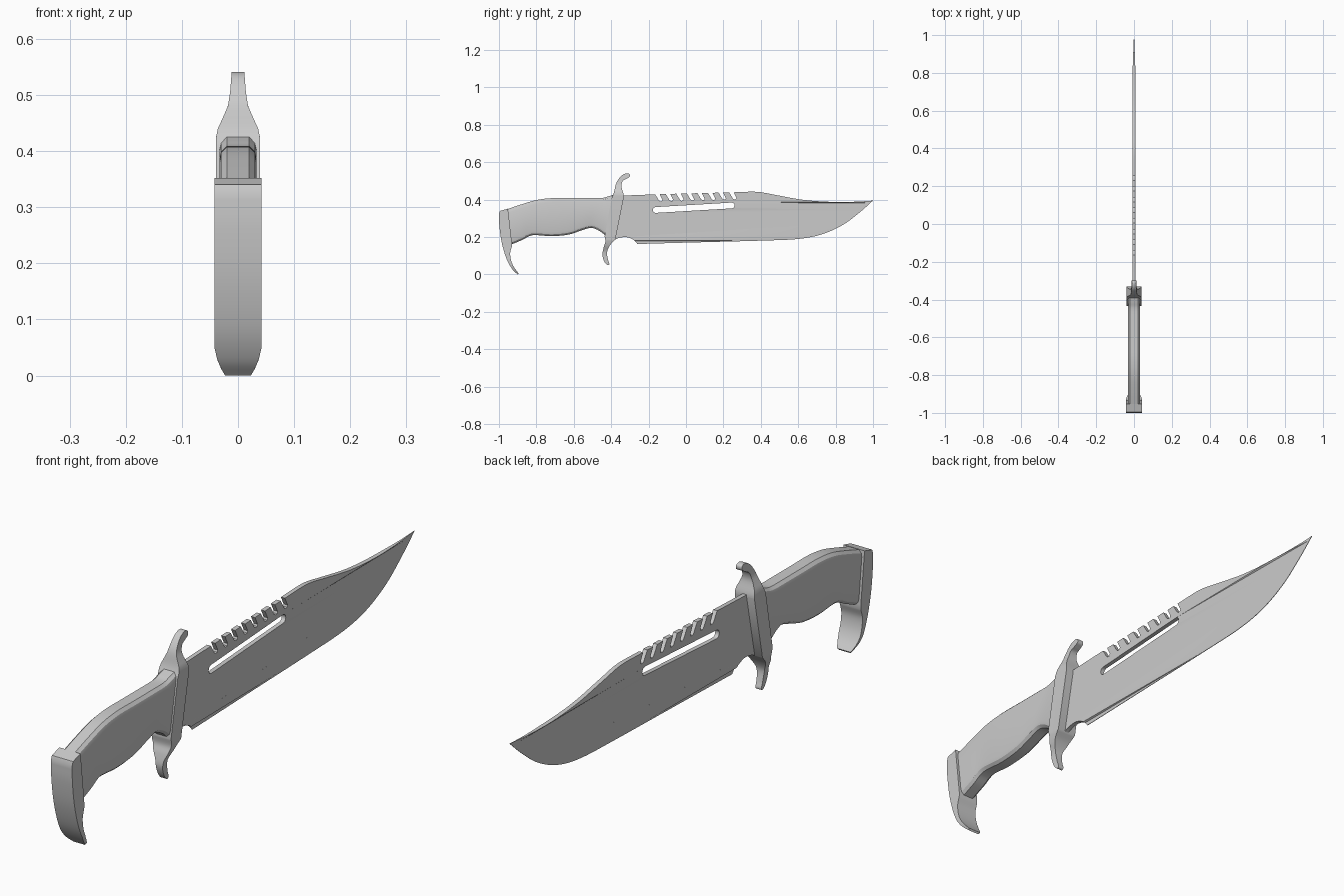
import bpy, bmesh, math
from mathutils import Vector
from mathutils.geometry import tessellate_polygon

if "Cube" in bpy.data.objects:
    bpy.data.objects.remove(bpy.data.objects["Cube"])


def smooth(pts, n=5):
    """Catmull-Rom curve through (y, z) points."""
    p = [Vector(q) for q in pts]
    p = [2 * p[0] - p[1]] + p + [2 * p[-1] - p[-2]]
    out = []
    for i in range(1, len(p) - 2):
        a, b, c, d = p[i - 1:i + 3]
        for k in range(n):
            t = k / n
            out.append(0.5 * (2 * b + (c - a) * t + (2 * a - 5 * b + 4 * c - d) * t**2
                              + (3 * b - a - 3 * c + d) * t**3))
    return [tuple(v) for v in out] + [tuple(pts[-1])]


def interp(z, table):
    """Linear lookup in a list of (z, value) pairs."""
    if z <= table[0][0]:
        return table[0][1]
    for (z0, v0), (z1, v1) in zip(table, table[1:]):
        if z <= z1:
            return v0 + (v1 - v0) * (z - z0) / (z1 - z0)
    return table[-1][1]


def finish(name, verts, faces, angle=35):
    me = bpy.data.meshes.new(name)
    me.from_pydata(verts, [], faces)
    bm = bmesh.new()
    bm.from_mesh(me)
    bmesh.ops.remove_doubles(bm, verts=bm.verts, dist=1e-5)
    bmesh.ops.recalc_face_normals(bm, faces=bm.faces)
    bm.to_mesh(me)
    bm.free()
    ob = bpy.data.objects.new(name, me)
    bpy.context.collection.objects.link(ob)
    bpy.ops.object.select_all(action='DESELECT')
    ob.select_set(True)
    bpy.context.view_layer.objects.active = ob
    bpy.ops.object.shade_smooth_by_angle(angle=math.radians(angle))
    return ob


def plate(name, loops, half):
    """Solid from (y, z) loops (outline, then holes); half(y, z) is the half thickness."""
    tris = tessellate_polygon([[Vector((y, z, 0)) for y, z in lp] for lp in loops])
    pts = [p for lp in loops for p in lp]
    n = len(pts)
    verts = [(s * half(y, z), y, z) for s in (-1, 1) for y, z in pts]
    faces = [tuple(t) for t in tris] + [tuple(i + n for i in t) for t in tris]
    start = 0
    for lp in loops:
        m = len(lp)
        for i in range(m):
            a, b = start + i, start + (i + 1) % m
            faces.append((a, b, b + n, a + n))
        start += m
    return finish(name, verts, faces)


# Blade: toothed spine, clip point, curved edge, ricasso notch, long slot
spine = [(-0.39, 0.42), (-0.175, 0.428)]
for i in range(8):
    y, z = -0.165 + i * 0.0565, 0.429 + i * 0.0015
    spine += [(y, z), (y + 0.020, z - 0.033), (y + 0.027, z - 0.038),
              (y + 0.036, z - 0.037), (y + 0.039, z - 0.030), (y + 0.024, z)]
clip = smooth([(0.265, 0.44), (0.38, 0.442), (0.48, 0.425), (0.62, 0.4), (0.76, 0.389),
               (0.9, 0.389), (1.0, 0.395)])
edge = smooth([(1.0, 0.395), (0.93, 0.333), (0.84, 0.266), (0.73, 0.216), (0.6, 0.19),
               (0.4, 0.181), (0.1, 0.173), (-0.26, 0.163)])[1:]
notch = smooth([(-0.267, 0.172), (-0.285, 0.188), (-0.32, 0.2), (-0.36, 0.195), (-0.39, 0.18)])

slot = []
ang = math.atan2(0.025, 0.41)
for cy, cz, a0 in ((0.244, 0.369, -90), (-0.162, 0.345, 90)):
    for k in range(9):
        a = math.radians(a0 + k * 22.5) + ang
        slot.append((cy + 0.0155 * math.cos(a), cz + 0.0155 * math.sin(a)))


def blade_half(y, z):
    base = 0.165 + 0.92 * max(0, y - 0.5) ** 2
    t = 1 if y < -0.275 else min(1, max(0, (z - base - 0.02) / 0.12))
    return 0.001 + 0.007 * t


plate("blade", [spine + clip + edge + notch, slot], blade_half)

# Guard: slanted bar with an upper and a lower curled horn
guard = smooth([(-0.397, 0.41), (-0.385, 0.44), (-0.372, 0.49), (-0.345, 0.528), (-0.318, 0.541),
                (-0.302, 0.536), (-0.302, 0.522), (-0.318, 0.512), (-0.338, 0.5),
                (-0.345, 0.47), (-0.334, 0.43), (-0.332, 0.415)])
guard += smooth([(-0.378, 0.187), (-0.405, 0.158), (-0.422, 0.12), (-0.417, 0.08), (-0.41, 0.056),
                 (-0.42, 0.05), (-0.437, 0.07), (-0.447, 0.105), (-0.44, 0.145),
                 (-0.431, 0.175), (-0.435, 0.205)])
GUARD_W = [(0.045, 0.011), (0.10, 0.013), (0.125, 0.017), (0.15, 0.029), (0.165, 0.034), (0.185, 0.039),
           (0.425, 0.039), (0.44, 0.036), (0.455, 0.029), (0.48, 0.018), (0.505, 0.014), (0.545, 0.011)]
plate("guard", [guard], lambda y, z: interp(z, GUARD_W))

# Handle: chamfered sections lofted between the top and belly curves
top = smooth([(-0.96, 0.348), (-0.88, 0.375), (-0.8, 0.398), (-0.72, 0.408), (-0.62, 0.408),
              (-0.52, 0.408), (-0.45, 0.409), (-0.415, 0.418), (-0.38, 0.428)])
belly = smooth([(-0.935, 0.16), (-0.875, 0.185), (-0.82, 0.21), (-0.72, 0.205), (-0.63, 0.213),
                (-0.56, 0.235), (-0.505, 0.249), (-0.455, 0.228), (-0.42, 0.195)])
W, CX, CZ = 0.033, 0.013, 0.022
verts, faces = [], []
for t, b in zip(top, belly):
    t, b = Vector(t), Vector(b)
    d = (b - t).normalized() * CZ
    ring = [(W - CX, t), (W - 0.003, t + d * 0.45), (W, t + d), (W, b - d), (W - 0.003, b - d * 0.45), (W - CX, b)]
    ring += [(-x, p) for x, p in reversed(ring)]
    verts += [(x, p[0], p[1]) for x, p in ring]
m = 12
for s in range(len(top) - 1):
    for i in range(m):
        a, b = s * m + i, s * m + (i + 1) % m
        faces.append((a, b, b + m, a + m))
faces += [tuple(range(m)), tuple(range(len(verts) - m, len(verts)))]
finish("handle", verts, faces, 25)

# Pommel: wide cap with a hooked beak that narrows at the tip
pommel = [(-0.995, 0.34), (-0.952, 0.352), (-0.931, 0.168)]
pommel += smooth([(-0.931, 0.15), (-0.94, 0.115), (-0.935, 0.075), (-0.92, 0.04), (-0.895, 0.006)])
pommel += smooth([(-0.9, 0.0), (-0.93, 0.03), (-0.96, 0.085), (-0.985, 0.17), (-0.998, 0.26), (-1.0, 0.325)])
POMMEL_W = [(0.0, 0.023), (0.012, 0.030), (0.028, 0.037), (0.05, 0.042)]
plate("pommel", [pommel], lambda y, z: interp(z, POMMEL_W))
